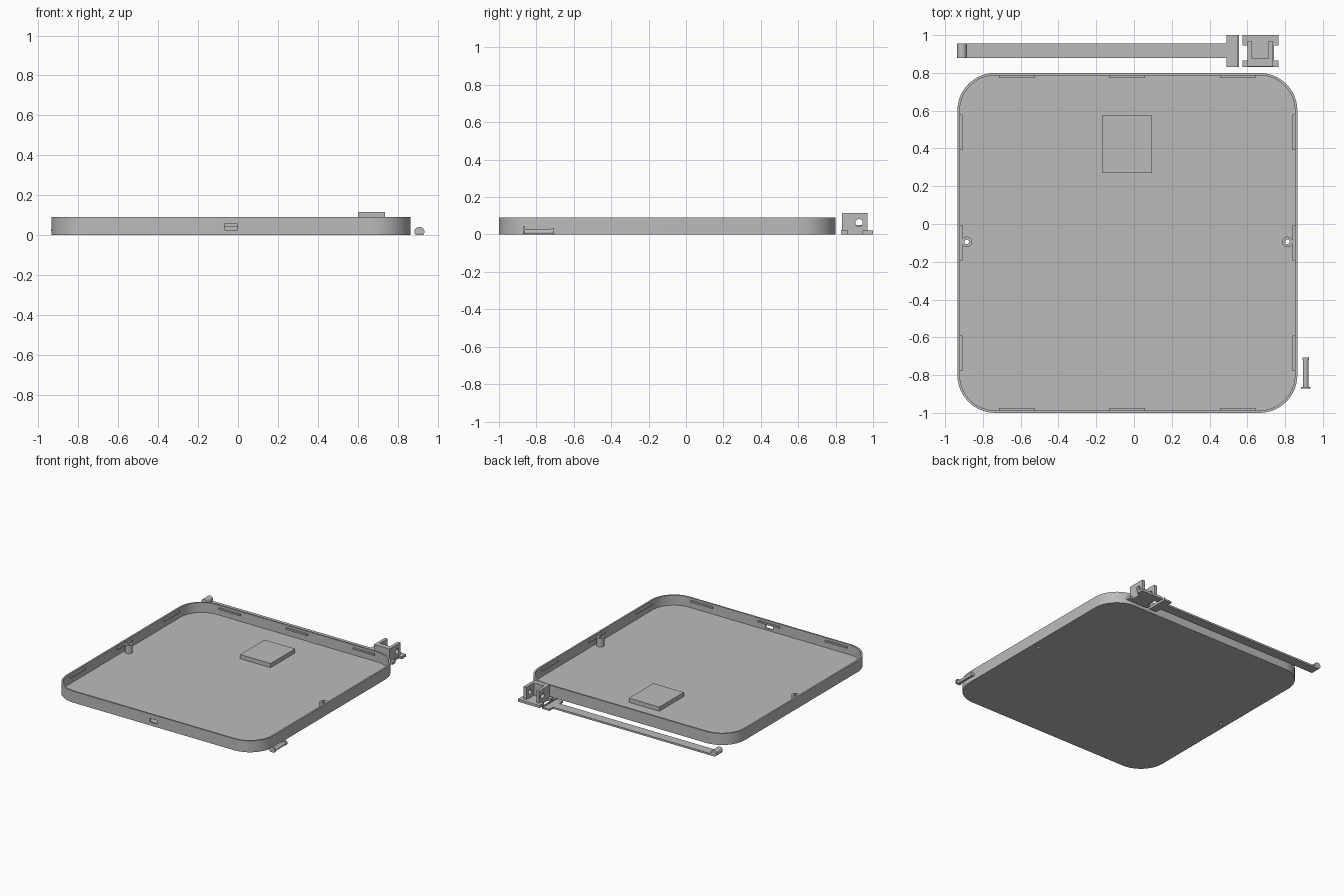
import bpy, bmesh, math
from mathutils import Matrix

if "Cube" in bpy.data.objects:
    bpy.data.objects.remove(bpy.data.objects["Cube"])

grey = bpy.data.materials.new("plain grey")
grey.diffuse_color = (0.5, 0.5, 0.5, 1)
grey.use_nodes = True
grey.node_tree.nodes["Principled BSDF"].inputs["Base Color"].default_value = grey.diffuse_color
CX, CY, HALF = -0.035, -0.10, 0.90      # tray centre and half width


def finish(name, bm):
    bmesh.ops.recalc_face_normals(bm, faces=bm.faces)
    me = bpy.data.meshes.new(name)
    bm.to_mesh(me)
    bm.free()
    ob = bpy.data.objects.new(name, me)
    bpy.context.collection.objects.link(ob)
    me.materials.append(grey)
    return ob


def add_box(bm, x0, x1, y0, y1, z0, z1):
    m = Matrix.Translation(((x0 + x1) / 2, (y0 + y1) / 2, (z0 + z1) / 2))
    m = m @ Matrix.Diagonal((x1 - x0, y1 - y0, z1 - z0, 1))
    bmesh.ops.create_cube(bm, size=1, matrix=m)


def boxes(name, *dims):
    bm = bmesh.new()
    for d in dims:
        add_box(bm, *d)
    return finish(name, bm)


def prism(name, pts, a, b, axis="z"):
    """Extrude a profile along z, or along y when the points are (x, z)."""
    bm = bmesh.new()
    place = (lambda p: (p[0], p[1], a)) if axis == "z" else (lambda p: (p[0], a, p[1]))
    f = bm.faces.new([bm.verts.new(place(p)) for p in pts])
    g = bmesh.ops.extrude_face_region(bm, geom=[f])
    vec = (0, 0, b - a) if axis == "z" else (0, b - a, 0)
    bmesh.ops.translate(bm, vec=vec, verts=[v for v in g["geom"] if isinstance(v, bmesh.types.BMVert)])
    return finish(name, bm)


def circle(cx, cy, r, n=24):
    return [(cx + r * math.cos(2 * math.pi * i / n), cy + r * math.sin(2 * math.pi * i / n)) for i in range(n)]


def rounded(half, r, n=12):
    pts = []
    for q, (sx, sy) in enumerate(((1, 1), (-1, 1), (-1, -1), (1, -1))):
        for i in range(n + 1):
            t = math.pi / 2 * (q + i / n)
            pts.append((CX + sx * (half - r) + r * math.cos(t), CY + sy * (half - r) + r * math.sin(t)))
    return pts


def cut(ob, cutter):
    m = ob.modifiers.new("cut", "BOOLEAN")
    m.operation, m.solver, m.object = "DIFFERENCE", "EXACT", cutter
    cutter.hide_render = True
    cutter.hide_viewport = True


def smooth(ob):
    bpy.ops.object.select_all(action="DESELECT")
    ob.select_set(True)
    bpy.context.view_layer.objects.active = ob
    bpy.ops.object.shade_smooth_by_angle(angle=math.radians(35))


# Tray shell with a port opening in the front wall
tray = prism("tray", rounded(HALF, 0.2), 0, 0.09)
smooth(tray)
cut(tray, prism("tray_cavity_cutter", rounded(HALF - 0.013, 0.187), 0.012, 0.2))
cut(tray, boxes("port_cutter", (-0.068, -0.003, -1.1, -0.95, 0.027, 0.055)))

# Snap ridges, three on each wall
bm = bmesh.new()
for c in (-0.585, 0, 0.585):
    for s in (-1, 1):
        lo, hi = sorted((s * (HALF - 0.008), s * (HALF - 0.026)))
        add_box(bm, CX + c - 0.094, CX + c + 0.094, CY + lo, CY + hi, 0.06, 0.072)
        add_box(bm, CX + lo, CX + hi, CY + c - 0.094, CY + c + 0.094, 0.06, 0.072)
finish("snap_ridges", bm)

# Screw posts with holes through the floor
for side, x in (("left", -0.885), ("right", 0.812)):
    post = prism("screw_post_" + side, circle(x, -0.095, 0.028), 0.005, 0.078)
    smooth(post)
    hole = prism("screw_hole_cutter_" + side, circle(x, -0.095, 0.012), -0.1, 0.2)
    cut(post, hole)
    cut(tray, hole)

# Raised pad on the floor
boxes("floor_pad", (-0.17, 0.095, 0.27, 0.575, 0.004, 0.045))

# Long latch arm with a cross head and a rounded end
boxes("latch_arm", (-0.91, 0.50, 0.88, 0.955, 0, 0.014))
boxes("latch_arm_head", (0.49, 0.555, 0.83, 1.0, 0, 0.014), (0.545, 0.555, 0.83, 1.0, 0.012, 0.022))
smooth(prism("latch_arm_end", circle(-0.911, 0.025, 0.025), 0.88, 0.955, "y"))

# Hinge bracket: notched base, U-shaped uprights, pin hole
boxes("bracket_base", (0.6, 0.74, 0.83, 1.0, 0, 0.016),
      (0.575, 0.765, 0.83, 0.865, 0, 0.02), (0.575, 0.765, 0.945, 1.0, 0, 0.02))
bracket = prism("bracket_uprights", [(0.6, 0.835), (0.737, 0.835), (0.737, 0.97), (0.712, 0.97),
                (0.712, 0.875), (0.625, 0.875), (0.625, 0.97), (0.6, 0.97)], 0.01, 0.115)
bm = bmesh.new()
bmesh.ops.create_cone(bm, cap_ends=True, segments=24, radius1=0.02, radius2=0.02, depth=0.4,
                      matrix=Matrix.Translation((0.67, 0.925, 0.062)) @ Matrix.Rotation(math.pi / 2, 4, "Y"))
cut(bracket, finish("pin_hole_cutter", bm))


# Hinge pin lying on its flat side
def pin_part(name, r, z, y0, y1):
    pts = [(x, max(h, 0)) for x, h in circle(0.909, z, r)]
    clean = [p for i, p in enumerate(pts) if p[1] > 0 or pts[i - 1][1] > 0 or pts[(i + 1) % 24][1] > 0]
    smooth(prism(name, clean, y0, y1, "y"))


pin_part("pin_shaft", 0.015, 0.013, -0.865, -0.72)
pin_part("pin_head", 0.025, 0.017, -0.872, -0.862)
pin_part("pin_tip", 0.018, 0.015, -0.722, -0.706)
